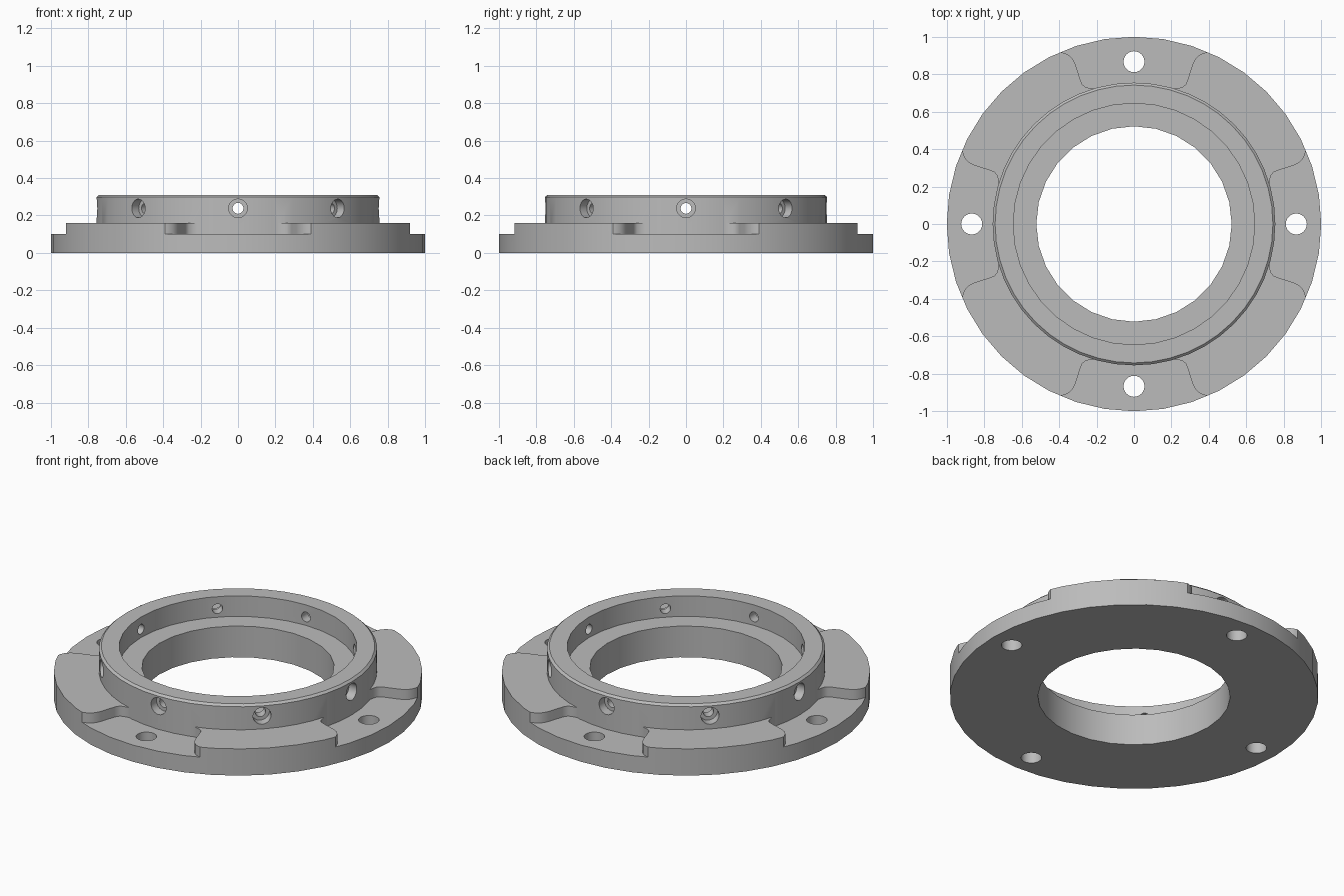
import bpy, bmesh, math
from mathutils import Matrix

if "Cube" in bpy.data.objects:
    bpy.data.objects.remove(bpy.data.objects["Cube"])

metal = bpy.data.materials.new("satin grey metal")
metal.diffuse_color = (0.50, 0.50, 0.50, 1)
metal.use_nodes = True
metal.node_tree.nodes["Principled BSDF"].inputs["Base Color"].default_value = metal.diffuse_color


def circle(r, n):
    return [(r * math.cos(2 * math.pi * i / n), r * math.sin(2 * math.pi * i / n)) for i in range(n)]


def stack(name, sections, matrix=Matrix()):
    """Closed solid through a stack of (outline, z) sections."""
    bm = bmesh.new()
    rings = [[bm.verts.new((x, y, z)) for x, y in pts] for pts, z in sections]
    n = len(rings[0])
    for a, b in zip(rings, rings[1:]):
        for i in range(n):
            j = (i + 1) % n
            bm.faces.new((a[i], a[j], b[j], b[i]))
    bm.faces.new(rings[0][::-1])
    bm.faces.new(rings[-1])
    bmesh.ops.transform(bm, matrix=matrix, verts=bm.verts)
    bmesh.ops.recalc_face_normals(bm, faces=bm.faces)
    me = bpy.data.meshes.new(name)
    bm.to_mesh(me)
    bm.free()
    ob = bpy.data.objects.new(name, me)
    ob.data.materials.append(metal)
    bpy.context.collection.objects.link(ob)
    return ob


def lathe(name, profile, n, matrix=Matrix()):
    return stack(name, [(circle(r, n), z) for r, z in profile], matrix)


def combine(body, tool, operation):
    mod = body.modifiers.new(operation, 'BOOLEAN')
    mod.operation, mod.object, mod.solver = operation, tool, 'EXACT'
    bpy.context.view_layer.objects.active = body
    bpy.ops.object.modifier_apply(modifier=mod.name)
    bpy.data.objects.remove(tool)


# Flange disc
flange = lathe("bearing_flange", [(1, 0), (1, 0.16)], 40)

# Four curved-sided recesses around the bolt holes
side = [(0.52, 1.1), (0.41, 0.922), (0.375, 0.914), (0.348, 0.902), (0.327, 0.88), (0.312, 0.85),
        (0.285, 0.765), (0.276, 0.745), (0.262, 0.733), (0.242, 0.727), (0.215, 0.722), (0.2, 0.7)]
outline = side + [(-x, y) for x, y in reversed(side)]
for k in range(4):
    turn = Matrix.Rotation(k * math.pi / 2, 4, 'Z')
    combine(flange, stack("recess_cutter", [(outline, 0.10), (outline, 0.3)], turn), 'DIFFERENCE')

# Raised collar with chamfered rim
combine(flange, lathe("collar", [(0.755, 0.05), (0.755, 0.298), (0.742, 0.31)], 48), 'UNION')

# Stepped central bore
combine(flange, lathe("bore_cutter", [(0.522, -0.1), (0.522, 0.25)], 28), 'DIFFERENCE')
combine(flange, lathe("seat_cutter", [(0.645, 0.187), (0.645, 0.4)], 36), 'DIFFERENCE')

# Bolt holes through the recesses
for k in range(4):
    place = Matrix.Rotation(k * math.pi / 2, 4, 'Z') @ Matrix.Translation((0.867, 0, 0))
    combine(flange, lathe("bolt_cutter", [(0.056, -0.1), (0.056, 0.3)], 24, place), 'DIFFERENCE')

# Eight counterbored radial holes in the collar
for k in range(8):
    place = (Matrix.Rotation(k * math.pi / 4, 4, 'Z') @ Matrix.Translation((0, 0, 0.238))
             @ Matrix.Rotation(math.pi / 2, 4, 'Y'))
    profile = [(0.029, 0.58), (0.029, 0.70), (0.05, 0.70), (0.05, 0.85)]
    combine(flange, lathe("radial_cutter", profile, 20, place), 'DIFFERENCE')

flange.select_set(True)
bpy.context.view_layer.objects.active = flange
bpy.ops.object.shade_smooth_by_angle(angle=math.radians(30))
